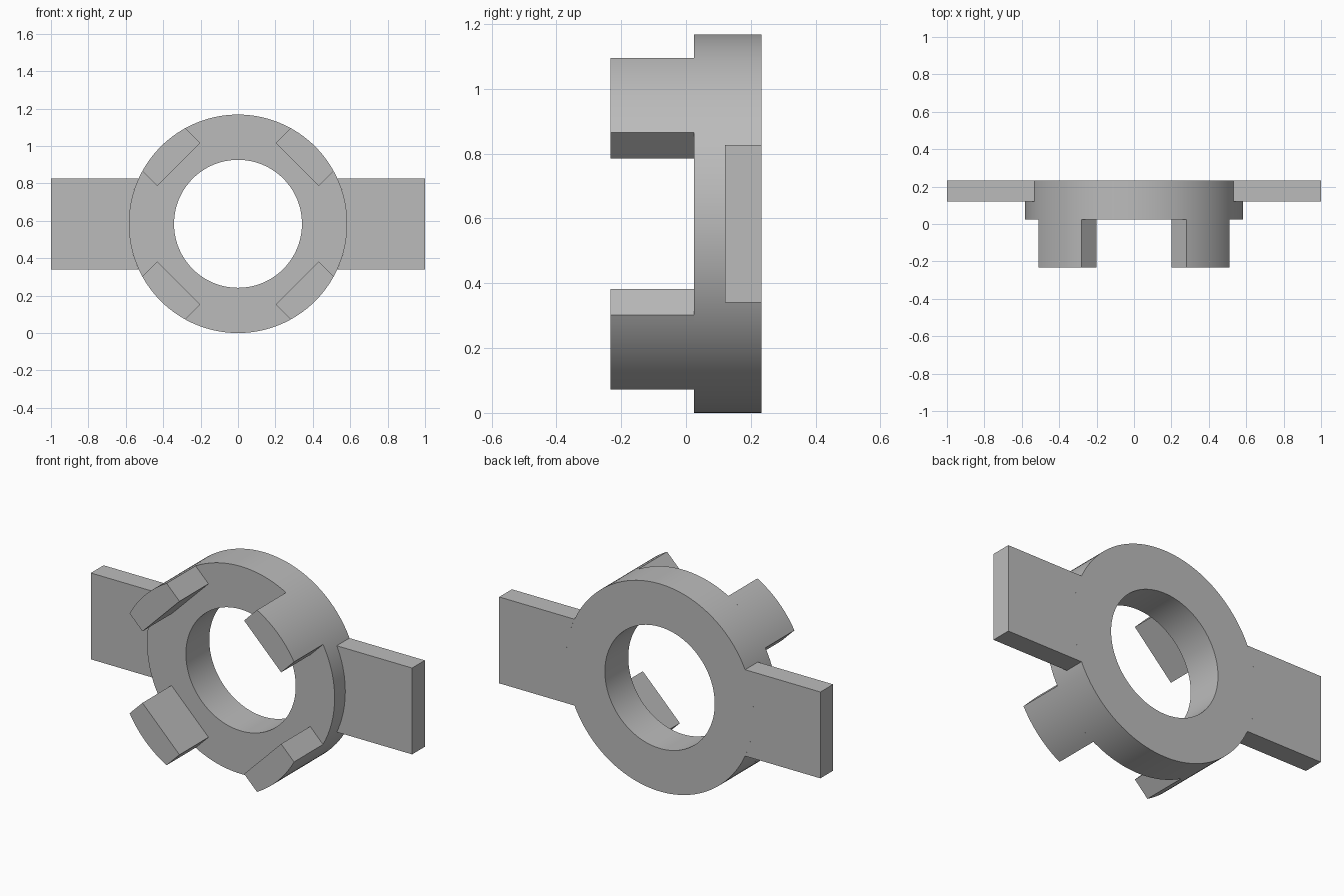
import bpy, bmesh
from math import asin, cos, sin, pi, radians, sqrt
from mathutils import Matrix

if "Cube" in bpy.data.objects:
    bpy.data.objects.remove(bpy.data.objects["Cube"])

R_OUT, R_IN = 0.584, 0.342      # ring radii; the ring centre is R_OUT above the floor
BACK, RING_FRONT, ARM_FRONT, PRONG_FRONT = 0.233, 0.025, 0.12, -0.233

grey = bpy.data.materials.new("plain grey")
grey.use_nodes = True
grey.diffuse_color = (0.5, 0.5, 0.5, 1)
grey.node_tree.nodes["Principled BSDF"].inputs["Base Color"].default_value = (0.5, 0.5, 0.5, 1)


def finish(name, bm):
    bmesh.ops.recalc_face_normals(bm, faces=bm.faces)
    mesh = bpy.data.meshes.new(name)
    bm.to_mesh(mesh)
    bm.free()
    mesh.materials.append(grey)
    obj = bpy.data.objects.new(name, mesh)
    obj.location.z = R_OUT
    bpy.context.collection.objects.link(obj)
    bpy.ops.object.select_all(action="DESELECT")
    obj.select_set(True)
    bpy.context.view_layer.objects.active = obj
    bpy.ops.object.shade_smooth_by_angle(angle=radians(30))


def prism(name, outline, front, back, turn):
    """Extrude an x-z outline along y, after turning it about the ring axis."""
    bm = bmesh.new()
    face = bm.faces.new([bm.verts.new((x, front, z)) for x, z in outline])
    ext = bmesh.ops.extrude_face_region(bm, geom=[face])["geom"]
    moved = [v for v in ext if isinstance(v, bmesh.types.BMVert)]
    bmesh.ops.translate(bm, verts=moved, vec=(0, back - front, 0))
    bmesh.ops.rotate(bm, verts=bm.verts, matrix=Matrix.Rotation(-turn, 3, "Y"))
    finish(name, bm)


def rim_arc(half_width, steps):
    """Points on the outer rim, from -half_width to +half_width."""
    a = asin(half_width / R_OUT)
    angles = [a * (2 * i / steps - 1) for i in range(steps + 1)]
    return [(R_OUT * cos(t), R_OUT * sin(t)) for t in angles]


# Ring: rectangular section spun around the y axis
bm = bmesh.new()
section = [bm.verts.new((r, y, 0)) for r, y in
           ((R_IN, RING_FRONT), (R_OUT, RING_FRONT), (R_OUT, BACK), (R_IN, BACK))]
edges = [bm.edges.new((section[i], section[(i + 1) % 4])) for i in range(4)]
bmesh.ops.spin(bm, geom=section + edges, cent=(0, 0, 0), axis=(0, 1, 0),
               angle=2 * pi, steps=128, use_merge=True)
bmesh.ops.remove_doubles(bm, verts=bm.verts, dist=0.0001)
finish("ring", bm)

# Side arms: flat plates whose inner end follows the rim
ARM_HALF = 0.243
arm = [(1, ARM_HALF), (1, -ARM_HALF)] + rim_arc(ARM_HALF, 18)
prism("left_arm", arm, ARM_FRONT, BACK, 0)
prism("right_arm", arm, ARM_FRONT, BACK, pi)

# Four prongs: flat inside, rim-curved outside
PRONG_HALF, PRONG_IN = 0.163, 0.4476
prong = [(PRONG_IN, PRONG_HALF), (PRONG_IN, -PRONG_HALF)] + rim_arc(PRONG_HALF, 12)
for i, name in enumerate(("upper_left", "upper_right", "lower_right", "lower_left")):
    prism(name + "_prong", prong, PRONG_FRONT, RING_FRONT, pi / 4 + i * pi / 2)
